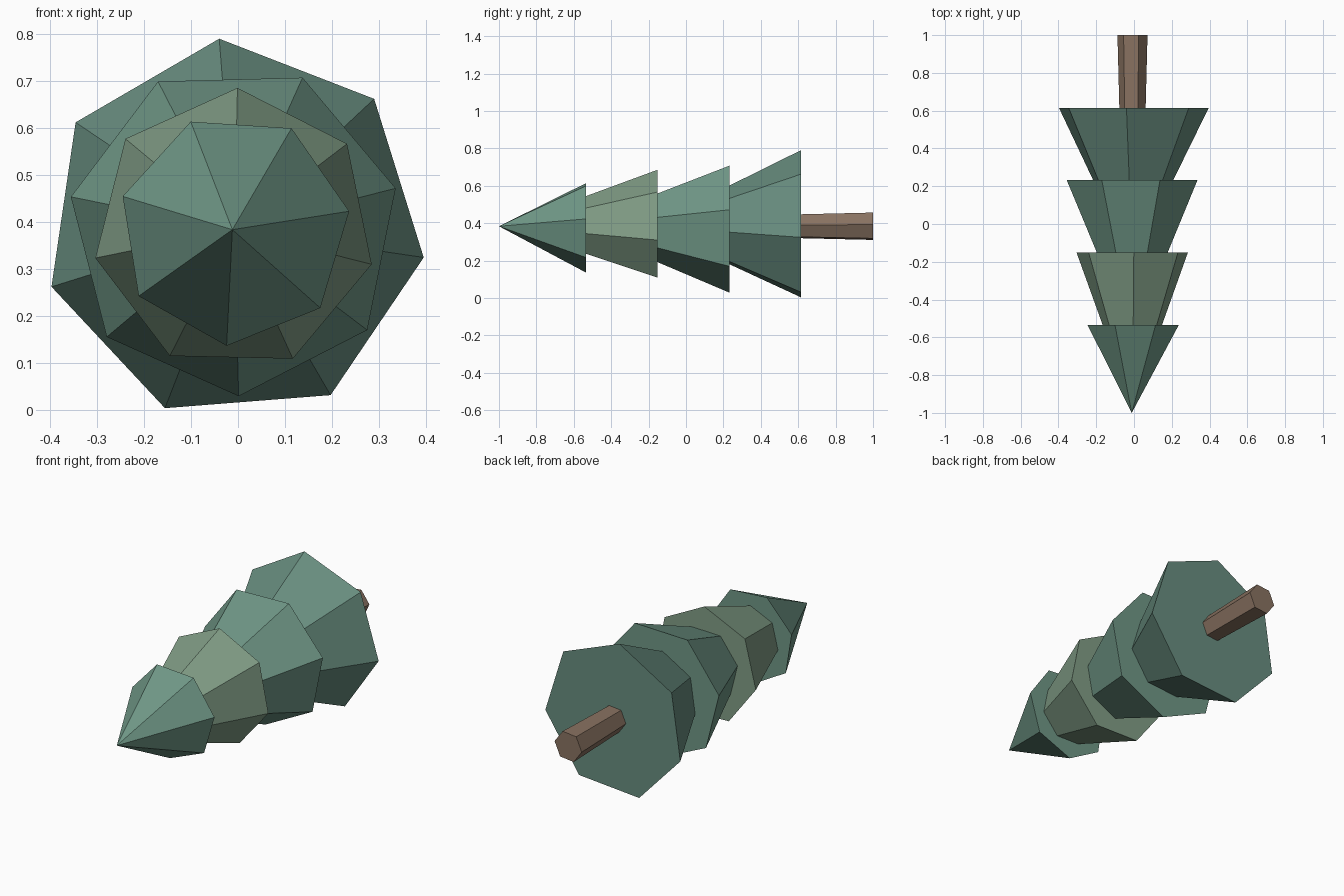
import bpy, bmesh
from math import sin, cos, radians, tau

if "Cube" in bpy.data.objects:
    bpy.data.objects.remove(bpy.data.objects["Cube"])

CX, CZ = -0.008, 0.3835  # axis of the tree, which lies along y


def material(name, rgb):
    m = bpy.data.materials.new(name)
    m.diffuse_color = (*rgb, 1)
    m.use_nodes = True
    m.node_tree.nodes["Principled BSDF"].inputs["Base Color"].default_value = m.diffuse_color
    return m


def frustum(name, sides, start, y0, r0, y1, r1, mat):
    """Flat-shaded closed prism along y; r0 = 0 gives a pointed tip."""
    bm = bmesh.new()

    def ring(y, r):
        angles = [radians(start) + tau * i / sides for i in range(sides)]
        return [bm.verts.new((CX + r * cos(a), y, CZ + r * sin(a))) for a in angles]

    base = ring(y1, r1)
    if r0:
        front = ring(y0, r0)
        bm.faces.new(front)
    else:
        tip = bm.verts.new((CX - 0.004, y0, CZ))
    for i in range(sides):
        j = (i + 1) % sides
        bm.faces.new((base[i], base[j], front[j], front[i]) if r0
                     else (base[i], base[j], tip))
    bm.faces.new(base)
    bmesh.ops.recalc_face_normals(bm, faces=bm.faces)
    mesh = bpy.data.meshes.new(name)
    bm.to_mesh(mesh)
    bm.free()
    mesh.materials.append(mat)
    bpy.context.collection.objects.link(bpy.data.objects.new(name, mesh))


teal = material("needles", (0.16, 0.31, 0.24))
sage = material("needles_light", (0.22, 0.34, 0.24))
dark = material("needles_dark", (0.14, 0.27, 0.215))
bark = material("bark", (0.25, 0.17, 0.12))

# Foliage tiers, from the tip to the widest
tiers = [
    ("top_tier", 9.1, -1.0, 0, -0.535, 0.248, teal),
    ("upper_tier", 88.7, -0.535, 0.161, -0.152, 0.302, sage),
    ("middle_tier", 65.8, -0.152, 0.192, 0.232, 0.355, teal),
    ("bottom_tier", 94.5, 0.232, 0.218, 0.615, 0.408, dark),
]
for name, start, y0, r0, y1, r1, mat in tiers:
    frustum(name, 7, start, y0, r0, y1, r1, mat)

# Trunk, flaring slightly towards its foot
frustum("trunk", 6, 6, 0.615, 0.07, 1.0, 0.08, bark)
